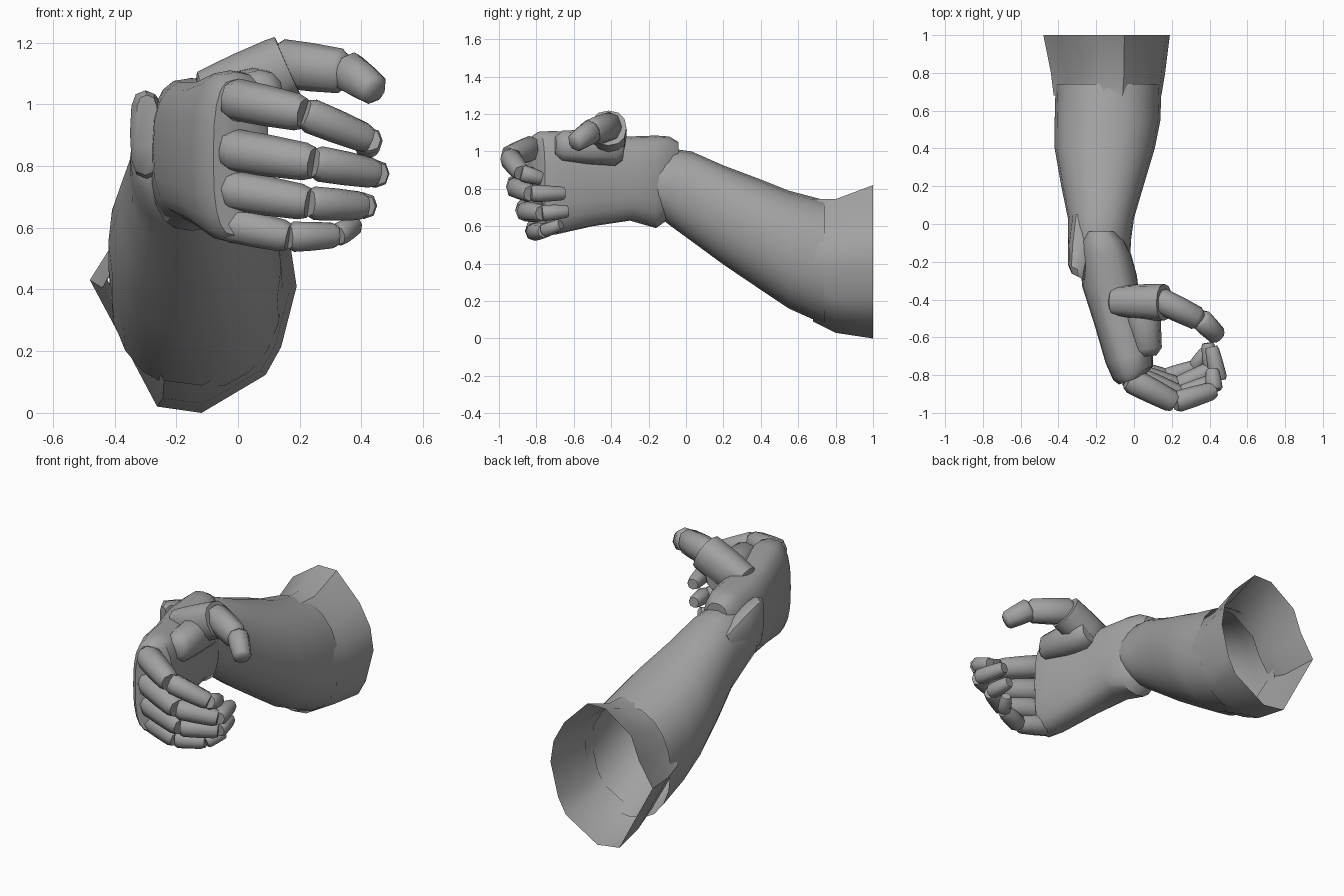
import bpy, bmesh, math
from mathutils import Vector

cube = bpy.data.objects.get("Cube")
if cube:
    bpy.data.objects.remove(cube)

skin = bpy.data.materials.new("plain_grey")
skin.use_nodes = True
GREY = (0.36, 0.36, 0.36, 1)
skin.diffuse_color = GREY
skin.node_tree.nodes["Principled BSDF"].inputs["Base Color"].default_value = GREY


def skin_rings(name, rings, caps, angle):
    """Bridge a list of point rings into one smooth-shaded object."""
    bm = bmesh.new()
    loops = [[bm.verts.new(p) for p in ring] for ring in rings]
    n = len(loops[0])
    for a, b in zip(loops, loops[1:]):
        for i in range(n):
            j = (i + 1) % n
            bm.faces.new((a[i], a[j], b[j], b[i]))
    if caps[0]:
        bm.faces.new(loops[0][::-1])
    if caps[1]:
        bm.faces.new(loops[-1])
    bmesh.ops.recalc_face_normals(bm, faces=bm.faces)
    mesh = bpy.data.meshes.new(name)
    bm.to_mesh(mesh)
    bm.free()
    mesh.materials.append(skin)
    obj = bpy.data.objects.new(name, mesh)
    bpy.context.collection.objects.link(obj)
    bpy.ops.object.select_all(action='DESELECT')
    obj.select_set(True)
    bpy.context.view_layer.objects.active = obj
    bpy.ops.object.shade_smooth_by_angle(angle=math.radians(angle))


def unit_ring(n, power):
    """Superellipse outline; a higher power is boxier."""
    out = []
    for i in range(n):
        a = math.tau * i / n
        c, s = math.cos(a), math.sin(a)
        out.append((math.copysign(abs(c) ** (2 / power), c),
                    math.copysign(abs(s) ** (2 / power), s)))
    return out


def limb(name, sections, outline, caps):
    """Loft sections (y, x_min, x_max, z_min, z_max, slant) along y."""
    rings = []
    for y, x0, x1, z0, z1, slant in sections:
        cx, cz, rx, rz = (x0 + x1) / 2, (z0 + z1) / 2, (x1 - x0) / 2, (z1 - z0) / 2
        rings.append([(cx + rx * u, y + slant * rx * u, cz + rz * v)
                      for u, v in outline])
    skin_rings(name, rings, caps, 40)


def segment(name, a, b, ra, rb, n=8, ends=(0.75, 0.7)):
    """Tapered finger bone with bevelled ends; radii are (side, upright)."""
    a, b = Vector(a), Vector(b)
    t = (b - a).normalized()
    side = t.cross(Vector((0, 0, 1))).normalized()
    up = side.cross(t)
    rings = []
    for f, s in ((0, ends[0]), (0.1, 1), (0.5, 1.03), (0.9, 1), (1, ends[1])):
        p = a.lerp(b, f)
        w, h = (s * (ra[k] + (rb[k] - ra[k]) * f) for k in (0, 1))
        rings.append([p + side * w * u + up * h * v for u, v in unit_ring(n, 2.3)])
    skin_rings(name, rings, (True, True), 52)


# Open upper sleeve of the arm, with an angular outline
sleeve_outline = [(1, 0), (0.94, 0.32), (0.73, 0.63), (0.28, 1), (-0.08, 1),
                  (-0.58, 0.72), (-0.73, 0.4), (-1, 0.05), (-0.68, -0.44),
                  (-0.35, -0.95), (0.08, -1), (0.7, -0.7), (0.85, -0.48)]
limb("elbow", [
    (1.0, -0.48, 0.19, 0.0, 0.82, 0),
    (0.8, -0.44, 0.165, 0.03, 0.745, 0),
    (0.68, -0.425, 0.145, 0.09, 0.745, 0)], sleeve_outline, (False, False))

# Forearm tapering to a rounded wrist that laps over the heel of the hand
limb("forearm", [
    (0.74, -0.415, 0.145, 0.075, 0.74, 0),
    (0.55, -0.42, 0.14, 0.16, 0.79, 0),
    (0.4, -0.42, 0.11, 0.26, 0.85, 0),
    (0.2, -0.385, 0.05, 0.395, 0.925, 0),
    (0.03, -0.35, 0.0, 0.52, 1.0, 0),
    (-0.08, -0.35, -0.015, 0.6, 1.015, 0),
    (-0.17, -0.35, -0.02, 0.67, 0.98, 0),
    (-0.21, -0.34, -0.03, 0.76, 0.93, 0)], unit_ring(20, 2.2), (False, True))

# Raised outer edge of the wrist, growing out of the forearm
limb("wrist_edge", [
    (0.05, -0.33, -0.2, 0.7, 0.94, 0),
    (-0.12, -0.348, -0.22, 0.74, 1.01, -0.3),
    (-0.24, -0.35, -0.25, 0.77, 1.045, -0.5),
    (-0.28, -0.33, -0.26, 0.83, 1.03, -0.5)], unit_ring(12, 3), (True, True))

# Palm, from the heel of the hand to the knuckles
limb("palm", [
    (-0.04, -0.25, -0.1, 0.78, 1.05, 0),
    (-0.09, -0.28, -0.05, 0.64, 1.08, 0),
    (-0.16, -0.285, -0.015, 0.59, 1.085, 0),
    (-0.3, -0.275, 0.015, 0.63, 1.08, 0.2),
    (-0.5, -0.21, 0.04, 0.6, 1.08, 0.25),
    (-0.7, -0.15, 0.1, 0.555, 1.11, 0.3),
    (-0.79, -0.11, 0.1, 0.55, 1.105, 0.35),
    (-0.825, -0.08, 0.06, 0.575, 1.08, 0.35)], unit_ring(20, 2.7), (True, True))

# Thumb mound, web and thumb bones
segment("thumb_mound", (-0.12, -0.41, 1.0), (0.16, -0.415, 1.125),
        (0.08, 0.1), (0.1, 0.105), 12, (0.5, 0.97))
segment("thumb_web", (0.03, -0.34, 1.02), (0.075, -0.7, 1.03),
        (0.1, 0.1), (0.075, 0.08), 12, (0.7, 0.6))
segment("thumb_lower", (0.12, -0.395, 1.135), (0.355, -0.51, 1.105),
        (0.07, 0.08), (0.062, 0.072))
segment("thumb_tip", (0.345, -0.495, 1.115), (0.45, -0.6, 1.04),
        (0.06, 0.07), (0.05, 0.05))

# Each finger: four joints curling round towards the palm, and a thickness
fingers = {
    "index": ([(-0.03, -0.82, 1.02), (0.215, -0.945, 0.97),
               (0.425, -0.88, 0.885), (0.415, -0.77, 0.855)], 0.07),
    "middle": ([(-0.04, -0.8, 0.855), (0.245, -0.915, 0.81),
                (0.45, -0.83, 0.775), (0.41, -0.65, 0.775)], 0.071),
    "ring": ([(-0.04, -0.79, 0.725), (0.23, -0.865, 0.68),
              (0.41, -0.77, 0.67), (0.39, -0.63, 0.68)], 0.067),
    "little": ([(-0.04, -0.77, 0.615), (0.165, -0.815, 0.57),
                (0.32, -0.76, 0.575), (0.38, -0.67, 0.61)], 0.06),
}
for finger, (joints, r) in fingers.items():
    for k, part in enumerate(("lower", "middle", "tip")):
        thick, thin = r * (1 - 0.17 * k), r * (0.85 - 0.17 * k)
        segment(f"{finger}_finger_{part}", joints[k], joints[k + 1],
                (thick, thick), (thin, thin), 8, (0.8, 0.85))
